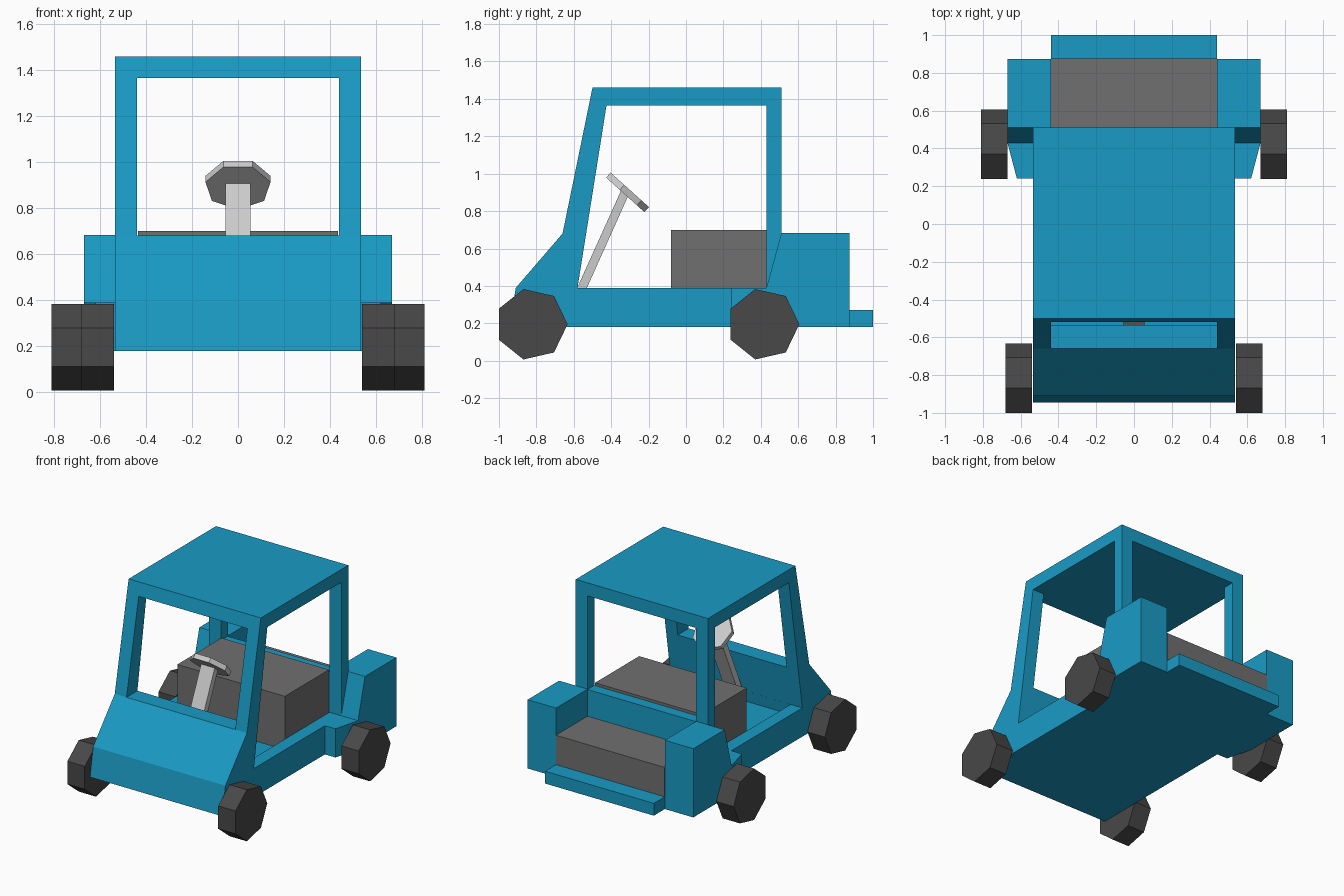
import bpy, bmesh, math
from mathutils import Vector

if "Cube" in bpy.data.objects:
    bpy.data.objects.remove(bpy.data.objects["Cube"])


def material(name, rgb):
    m = bpy.data.materials.new(name)
    m.diffuse_color = (*rgb, 1)
    m.use_nodes = True
    m.node_tree.nodes["Principled BSDF"].inputs["Base Color"].default_value = m.diffuse_color
    return m


BLUE = material("blue_paint", (0.01, 0.33, 0.56))
DARK = material("dark_rubber", (0.065, 0.065, 0.065))
SEAT = material("seat_grey", (0.16, 0.16, 0.16))


def prism(name, profile, x0, x1, mat=None):
    """Extrude a (y, z) profile from x0 to x1."""
    bm = bmesh.new()
    face = bm.faces.new([bm.verts.new((x0, y, z)) for y, z in profile])
    ext = bmesh.ops.extrude_face_region(bm, geom=[face])
    moved = [v for v in ext["geom"] if isinstance(v, bmesh.types.BMVert)]
    bmesh.ops.translate(bm, verts=moved, vec=(x1 - x0, 0, 0))
    bmesh.ops.recalc_face_normals(bm, faces=bm.faces)
    mesh = bpy.data.meshes.new(name)
    bm.to_mesh(mesh)
    bm.free()
    ob = bpy.data.objects.new(name, mesh)
    bpy.context.collection.objects.link(ob)
    if mat:
        mesh.materials.append(mat)
    return ob


def rect(y0, y1, z0, z1):
    return [(y0, z0), (y1, z0), (y1, z1), (y0, z1)]


def polygon(cy, cz, r, n):
    return [(cy + r * math.cos(2 * math.pi * i / n),
             cz + r * math.sin(2 * math.pi * i / n)) for i in range(n)]


def mirror_x(ob):
    ob.modifiers.new("mirror", "MIRROR").use_mirror_merge = False


def cut(target, name, profile, x0, x1):
    cutter = prism(name, profile, x0, x1)
    cutter.hide_render = True
    cutter.hide_set(True)
    mod = target.modifiers.new(name, "BOOLEAN")
    mod.operation, mod.solver, mod.object = "DIFFERENCE", "EXACT", cutter


# Cab: one solid side profile with openings cut through it
cab = prism("cab_body", [(-0.945, 0.18), (0.51, 0.18), (0.51, 1.46), (-0.5, 1.46),
                         (-0.66, 0.68), (-0.91, 0.39)], -0.535, 0.535, BLUE)
cut(cab, "side_opening_cutter",
    [(-0.58, 0.39), (0.43, 0.39), (0.43, 1.365), (-0.425, 1.365)], -1, 1)
cut(cab, "window_cutter", rect(-1.2, 1.2, 0.68, 1.365), -0.44, 0.44)
cut(cab, "floor_cutter",
    [(-0.592, 0.31), (0.43, 0.31), (0.43, 0.42), (-0.575, 0.42)], -0.44, 0.44)

# Rear fenders with tapered front steps
mirror_x(prism("rear_fender", [(0.43, 0.18), (0.873, 0.18), (0.873, 0.683),
                               (0.51, 0.683), (0.43, 0.39)], 0.44, 0.67, BLUE))
step = prism("fender_step", rect(0.24, 0.43, 0.18, 0.39), 0.5, 0.67, BLUE)
for v in step.data.vertices:
    if v.co.x > 0.6 and v.co.y < 0.3:
        v.co.x = 0.62
mirror_x(step)

# Rear tray with bumper, and the load deck on it
prism("rear_bumper", rect(0.5, 1.0, 0.18, 0.27), -0.44, 0.44, BLUE)
prism("rear_deck", rect(0.5, 0.875, 0.22, 0.485), -0.44, 0.44, SEAT)

# Bench seat
prism("seat", rect(-0.08, 0.43, 0.30, 0.70), -0.435, 0.435, SEAT)

# Seven-sided wheels
for name, y, x0, x1 in (("front_wheel", -0.826, 0.54, 0.68),
                        ("rear_wheel", 0.413, 0.67, 0.81)):
    mirror_x(prism(name, polygon(y, 0.195, 0.193, 7), x0, x1, DARK))

# Steering column
prism("steering_column", [(-0.622, 0.30), (-0.57, 0.30), (-0.305, 0.89),
                          (-0.345, 0.915)], -0.055, 0.055)

# Steering wheel: seven-sided disc with its lowest vertex towards the seat
wheel = prism("steering_wheel", polygon(0, 0, 0.145, 7), -0.018, 0.018)
down, normal = Vector((0, 0.743, -0.669)), Vector((0, 0.669, 0.743))
side = Vector((1, 0, 0))
for v in wheel.data.vertices:
    a, d, s = v.co
    v.co = Vector((0, -0.318, 0.905)) + normal * a + down * d + side * s
